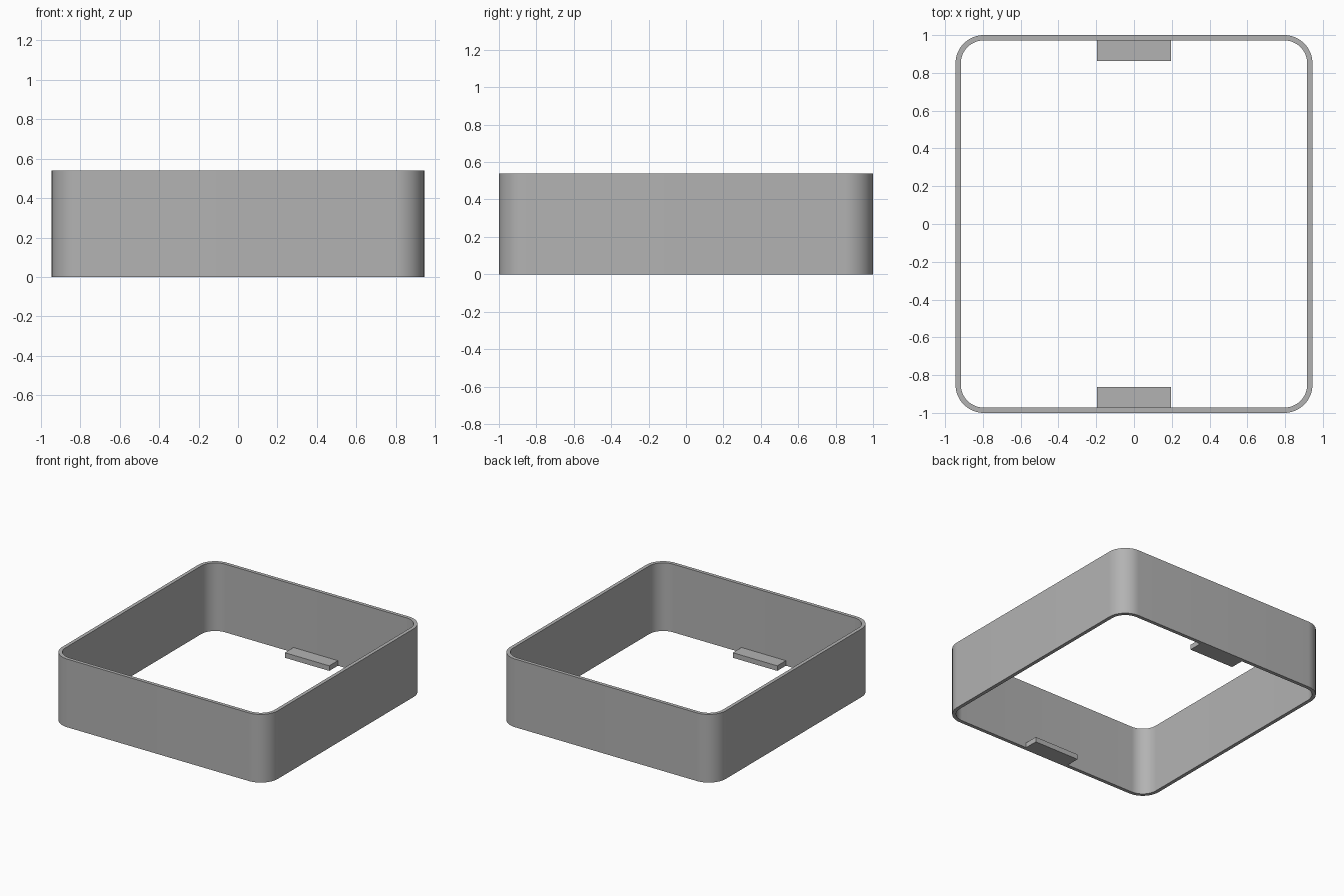
import bpy
import bmesh
import math

cube = bpy.data.objects.get("Cube")
if cube:
    bpy.data.objects.remove(cube, do_unlink=True)

HALF_X, HALF_Y, HEIGHT = 0.945, 1.0, 0.54
WALL, RADIUS, STEPS = 0.028, 0.15, 16
TAB_W, TAB_D, TAB_H = 0.39, 0.108, 0.04

grey = bpy.data.materials.new("plain grey")
grey.use_nodes = True
colour = (0.45, 0.45, 0.45, 1)
grey.diffuse_color = colour
grey.node_tree.nodes["Principled BSDF"].inputs["Base Color"].default_value = colour


def finish(name, bm):
    bmesh.ops.recalc_face_normals(bm, faces=bm.faces)
    mesh = bpy.data.meshes.new(name)
    bm.to_mesh(mesh)
    bm.free()
    mesh.materials.append(grey)
    obj = bpy.data.objects.new(name, mesh)
    bpy.context.collection.objects.link(obj)
    return obj


def outline(inset):
    """Rounded rectangle with concentric corners."""
    r, points = RADIUS - inset, []
    for corner, (sx, sy) in enumerate([(1, 1), (-1, 1), (-1, -1), (1, -1)]):
        for i in range(STEPS + 1):
            a = (corner + i / STEPS) * math.pi / 2
            points.append((sx * (HALF_X - RADIUS) + r * math.cos(a),
                           sy * (HALF_Y - RADIUS) + r * math.sin(a)))
    return points


# Open rounded frame: outer and inner walls joined by flat rims
bm = bmesh.new()
loops = [[bm.verts.new((x, y, z)) for x, y in outline(inset)]
         for inset, z in [(0, 0), (0, HEIGHT), (WALL, HEIGHT), (WALL, 0)]]
count = len(loops[0])
for k, loop in enumerate(loops):
    after = loops[(k + 1) % len(loops)]
    for i in range(count):
        j = (i + 1) % count
        bm.faces.new((loop[i], loop[j], after[j], after[i]))
frame = finish("frame_wall", bm)
bpy.ops.object.select_all(action="DESELECT")
frame.select_set(True)
bpy.context.view_layer.objects.active = frame
bpy.ops.object.shade_smooth_by_angle(angle=math.radians(30))

# Small ledges inside the front and back walls, slightly sunk into them
for name, side in [("front_tab", -1), ("back_tab", 1)]:
    bm = bmesh.new()
    bmesh.ops.create_cube(bm, size=1)
    depth = TAB_D + WALL / 2
    bmesh.ops.scale(bm, verts=bm.verts, vec=(TAB_W, depth, TAB_H))
    centre_y = side * (HALF_Y - WALL / 2 - depth / 2)
    bmesh.ops.translate(bm, verts=bm.verts, vec=(0, centre_y, TAB_H / 2))
    finish(name, bm)
